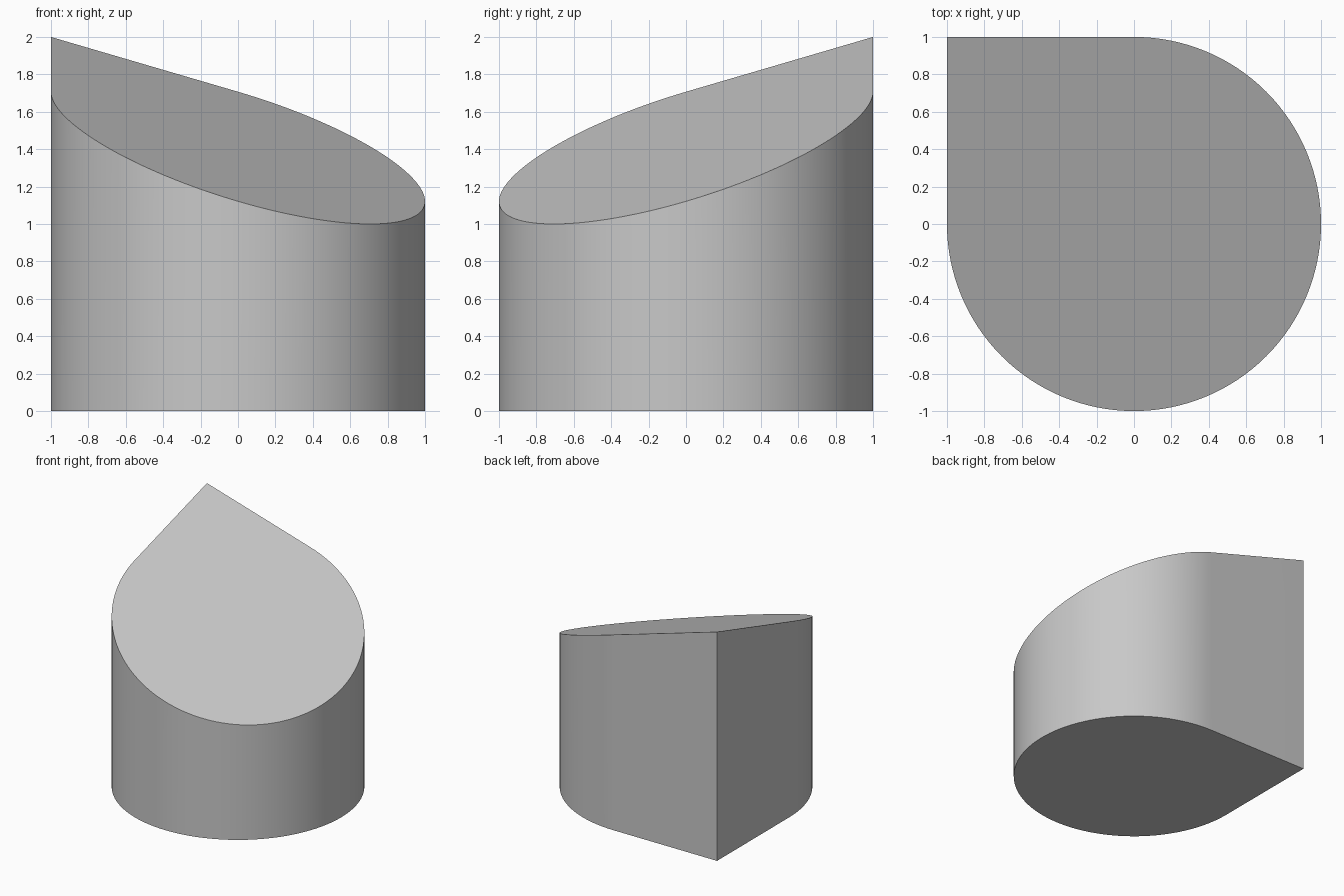
import bpy
import bmesh
from math import radians, sin, cos, sqrt

cube = bpy.data.objects.get("Cube")
if cube:
    bpy.data.objects.remove(cube, do_unlink=True)

RADIUS = 1.0
LOW, HIGH = 1.0, 2.0      # lowest and highest points of the slanted top
SEGMENTS = 96             # sides of the three-quarter round wall

# Single plain grey
grey = bpy.data.materials.new("plain grey")
grey.use_nodes = True
colour = (0.58, 0.58, 0.58, 1)
grey.diffuse_color = colour
grey.node_tree.nodes["Principled BSDF"].inputs["Base Color"].default_value = colour

# Teardrop outline: three quarters of a circle closed by a square corner
outline = [(-RADIUS, RADIUS)]
for i in range(SEGMENTS + 1):
    a = radians(180 + 270 * i / SEGMENTS)
    outline.append((RADIUS * cos(a), RADIUS * sin(a)))

# Slanted top falls along the diagonal, away from the corner
slope = (HIGH - LOW) / (RADIUS * (2 + sqrt(2)))


def top_height(x, y):
    return HIGH + slope * (y - x - 2 * RADIUS)


# Extrude the outline and tilt the upper face
bm = bmesh.new()
base = bm.faces.new([bm.verts.new((x, y, 0)) for x, y in outline])
extruded = bmesh.ops.extrude_face_region(bm, geom=[base], use_keep_orig=True)
for v in extruded["geom"]:
    if isinstance(v, bmesh.types.BMVert):
        v.co.z = top_height(v.co.x, v.co.y)
bmesh.ops.recalc_face_normals(bm, faces=bm.faces)

mesh = bpy.data.meshes.new("slanted_teardrop_block")
bm.to_mesh(mesh)
bm.free()
mesh.materials.append(grey)
block = bpy.data.objects.new("slanted_teardrop_block", mesh)
bpy.context.collection.objects.link(block)

# Smooth round wall with crisp rims and corner
bpy.ops.object.select_all(action="DESELECT")
block.select_set(True)
bpy.context.view_layer.objects.active = block
bpy.ops.object.shade_smooth_by_angle(angle=radians(30))
